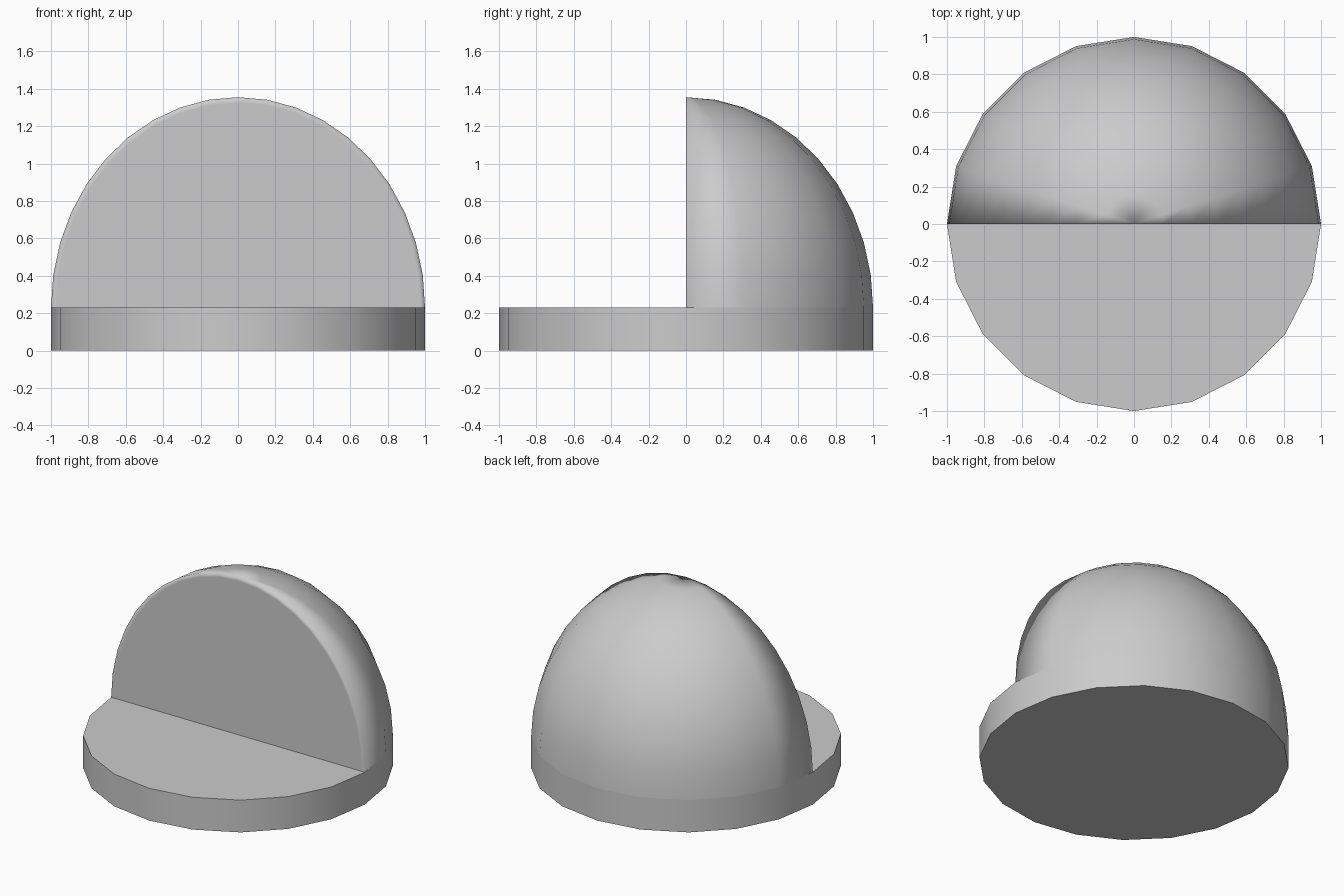
import bpy, bmesh, math
from mathutils import Matrix

if "Cube" in bpy.data.objects:
    bpy.data.objects.remove(bpy.data.objects["Cube"])

BASE_H = 0.23
DOME_H = 1.125
SIDES = 20

# Base: low 20-sided disc with smooth rim and crisp edges
bpy.ops.mesh.primitive_cylinder_add(vertices=SIDES, radius=1, depth=BASE_H,
                                    location=(0, 0, BASE_H / 2))
base = bpy.context.object
base.name = "base_disc"
bpy.ops.object.shade_smooth_by_angle(angle=math.radians(35))

# Half dome: back quarter of a slightly tall sphere
bm = bmesh.new()
bmesh.ops.create_uvsphere(bm, u_segments=SIDES, v_segments=20, radius=1)
for normal in ((0, -1, 0), (0, 0, -1)):
    bmesh.ops.bisect_plane(bm, geom=bm.verts[:] + bm.edges[:] + bm.faces[:],
                           dist=1e-4, plane_co=(0, 0, 0), plane_no=normal,
                           clear_outer=True)

# Flat front panel with a narrow softly shaded border along the arch
arch = sorted((v for v in bm.verts if abs(v.co.y) < 1e-3),
              key=lambda v: math.atan2(max(v.co.z, 0), v.co.x))
inner = [bm.verts.new(v.co * 0.975) for v in arch]
for i in range(len(arch) - 1):
    bm.faces.new((arch[i], inner[i], inner[i + 1], arch[i + 1]))
bm.faces.new(inner)
bmesh.ops.recalc_face_normals(bm, faces=bm.faces[:])
front = [f for f in bm.faces if abs(f.normal.y) > 0.999 and len(f.verts) > 6][0]
if front.normal.y > 0:
    bmesh.ops.reverse_faces(bm, faces=bm.faces[:])
for f in bm.faces:
    f.smooth = True
front.smooth = False

bm.transform(Matrix.Translation((0, 0, BASE_H)) @ Matrix.Diagonal((1, 1, DOME_H, 1)))
mesh = bpy.data.meshes.new("half_dome")
bm.to_mesh(mesh)
bm.free()
dome = bpy.data.objects.new("half_dome", mesh)
bpy.context.collection.objects.link(dome)
